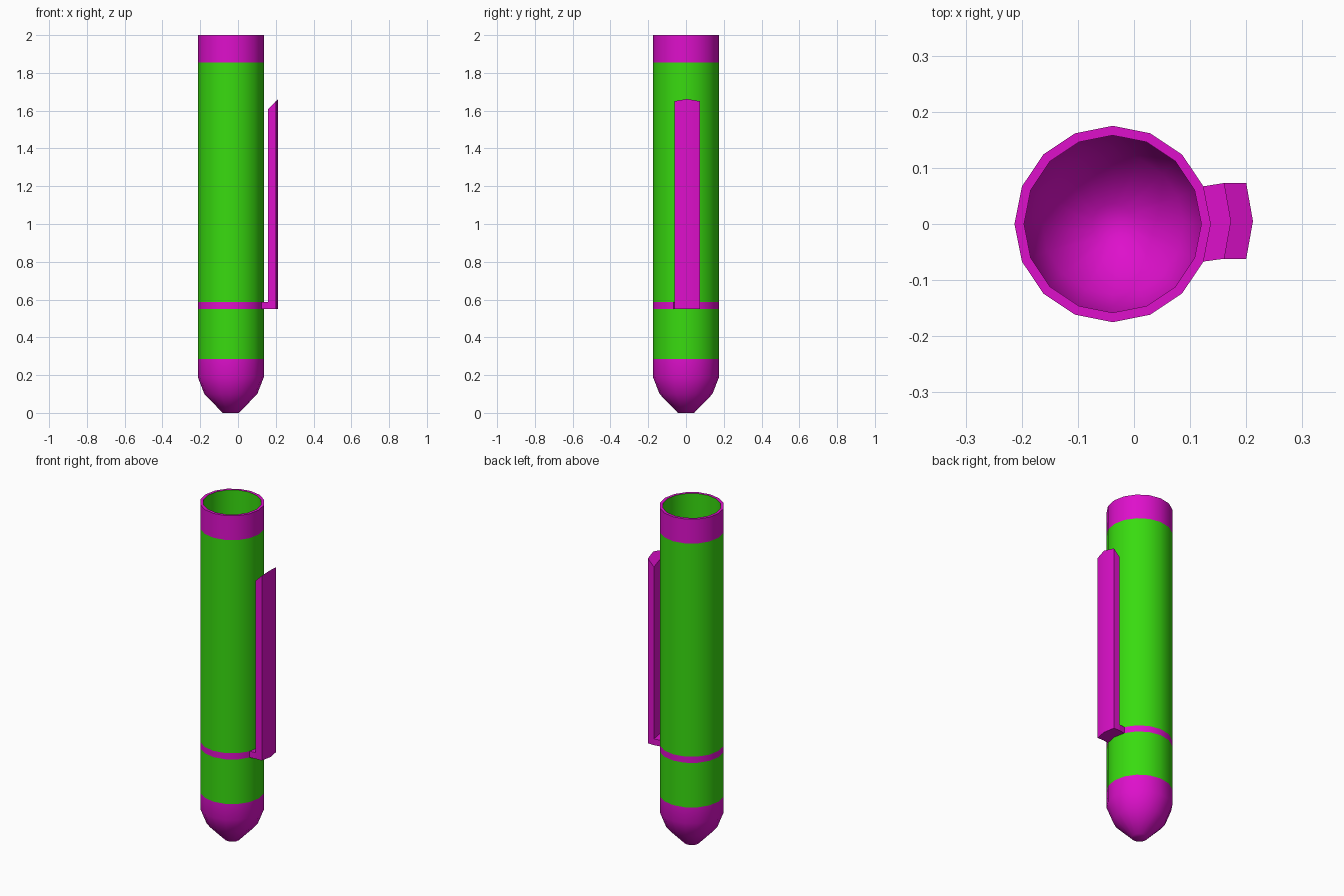
import bpy, bmesh, math

cube = bpy.data.objects.get("Cube")
if cube:
    bpy.data.objects.remove(cube)

CENTER_X = -0.038
SIDES = 16
OUTER, INNER = 0.175, 0.158


def make_material(name, color):
    mat = bpy.data.materials.new(name)
    mat.use_nodes = True
    mat.diffuse_color = color
    mat.node_tree.nodes["Principled BSDF"].inputs["Base Color"].default_value = color
    return mat


green = make_material("bright green", (0.04, 0.71, 0.005, 1))
magenta = make_material("magenta", (0.73, 0.005, 0.60, 1))


def finish(bm, name, mat, angle):
    bmesh.ops.recalc_face_normals(bm, faces=bm.faces)
    mesh = bpy.data.meshes.new(name)
    bm.to_mesh(mesh)
    bm.free()
    mesh.materials.append(mat)
    obj = bpy.data.objects.new(name, mesh)
    bpy.context.collection.objects.link(obj)
    bpy.ops.object.select_all(action="DESELECT")
    obj.select_set(True)
    bpy.context.view_layer.objects.active = obj
    bpy.ops.object.shade_smooth_by_angle(angle=math.radians(angle))
    return obj


def revolve(bm, profile):
    """Sweep (radius, height) points around the tube axis."""
    rings = []
    for r, z in profile:
        rings.append([bm.verts.new((CENTER_X + r * math.cos(math.tau * i / SIDES),
                                    r * math.sin(math.tau * i / SIDES), z))
                      for i in range(SIDES)])
    for a, b in zip(rings, rings[1:]):
        for i in range(SIDES):
            j = (i + 1) % SIDES
            bm.faces.new((a[i], a[j], b[j], b[i]))
    return rings


def prism(name, outline, bottom, top):
    """Extrude a plan outline up to a height given by a rule of x."""
    bm = bmesh.new()
    low = [bm.verts.new((x, y, bottom)) for x, y in outline]
    high = [bm.verts.new((x, y, top(x))) for x, y in outline]
    bm.faces.new(low)
    bm.faces.new(high)
    for i in range(len(outline)):
        j = (i + 1) % len(outline)
        bm.faces.new((low[i], low[j], high[j], high[i]))
    bmesh.ops.triangulate(bm, faces=[f for f in bm.faces if len(f.verts) > 4])
    return finish(bm, name, magenta, 30)


# Hollow pen cap: rounded tip, coloured bands, open top and inner lining
bm = bmesh.new()
rings = revolve(bm, [(0.043, 0), (0.14, 0.1), (OUTER, 0.19), (OUTER, 0.285),
                     (OUTER, 0.55), (OUTER, 0.587), (OUTER, 1.855), (OUTER, 2),
                     (INNER, 2), (INNER, 0.285), (INNER, 0.195),
                     (0.126, 0.11), (0.037, 0.017)])
bm.faces.new(rings[0])
bm.faces.new(rings[-1])
cap = finish(bm, "cap_body", magenta, 50)
cap.data.materials.append(green)

# Green on the long walls, magenta on the tip, clip ring, top band and rim
for face in cap.data.polygons:
    c = face.center
    wall = abs(face.normal.z) < 0.1 and c.z > 0.3
    inside = math.hypot(c.x - CENTER_X, c.y) < 0.165
    banded = 0.55 < c.z < 0.587 or c.z > 1.86
    face.material_index = 1 if wall and (inside or not banded) else 0

# Pocket clip and the foot joining it to the ring
clip_inner = [(0.16, -0.062), (0.172, 0.005), (0.16, 0.073)]
clip_outer = [(x + 0.04, y) for x, y in reversed(clip_inner)]
prism("clip", clip_inner + clip_outer, 0.55, lambda x: x + 1.45)
ring_side = [(0.123, 0.067), (0.136, 0), (0.123, -0.067)]
prism("clip_foot", ring_side + clip_inner, 0.55, lambda x: 0.587)
